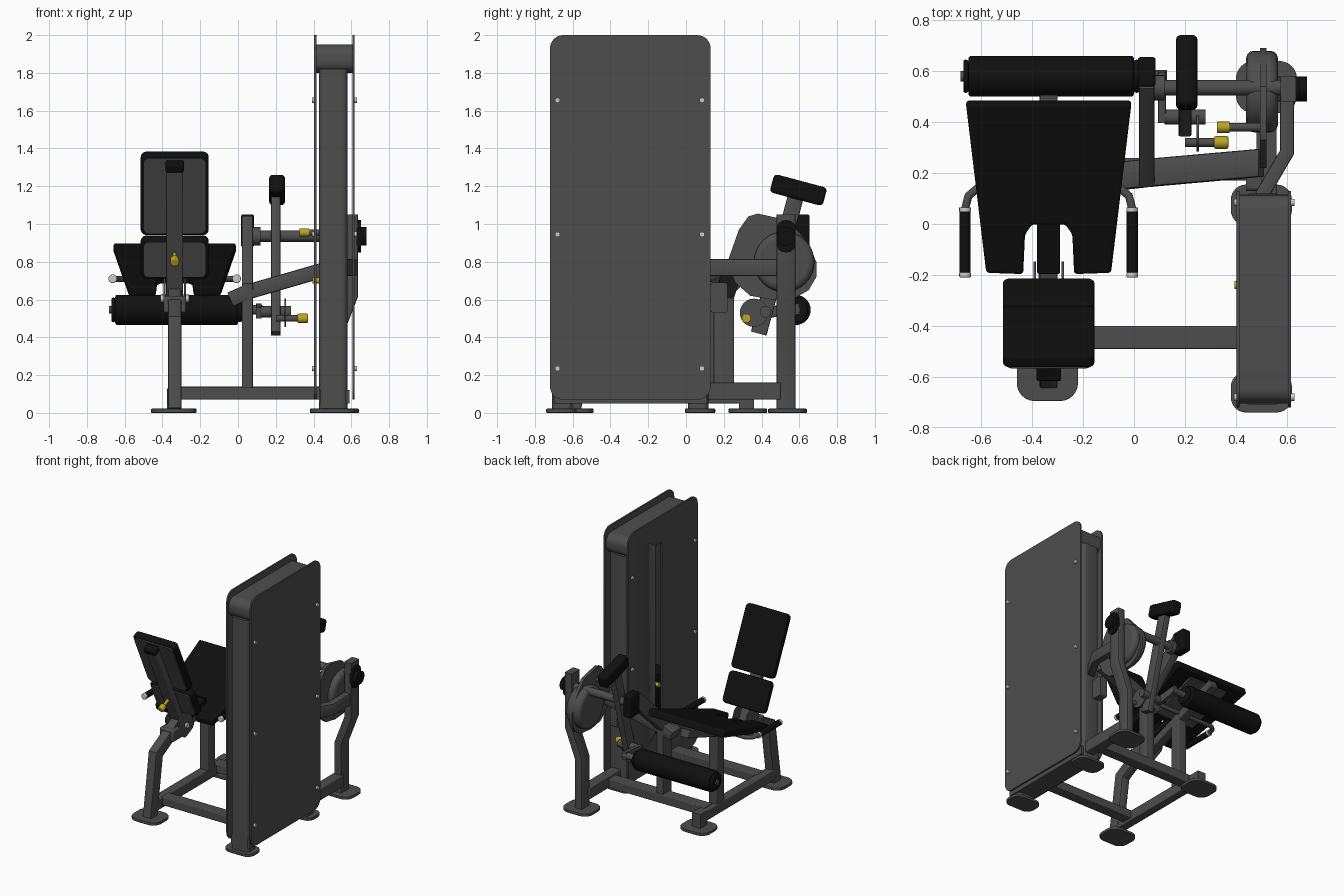
import bpy, bmesh, math
from mathutils import Vector, Matrix

if "Cube" in bpy.data.objects:
    bpy.data.objects.remove(bpy.data.objects["Cube"])


def material(name, rgb):
    m = bpy.data.materials.new(name)
    m.diffuse_color = (*rgb, 1)
    m.use_nodes = True
    m.node_tree.nodes["Principled BSDF"].inputs["Base Color"].default_value = m.diffuse_color
    return m


GREY = material("frame grey", (0.075, 0.075, 0.075))
BLACK = material("pad black", (0.005, 0.005, 0.005))
SILVER = material("silver", (0.6, 0.6, 0.6))
YELLOW = material("pin yellow", (0.5, 0.38, 0.015))


def finish(name, bm, mat, bevel=0.0, matrix=None):
    bmesh.ops.recalc_face_normals(bm, faces=bm.faces)
    if matrix:
        bmesh.ops.transform(bm, matrix=matrix, verts=bm.verts)
    me = bpy.data.meshes.new(name)
    bm.to_mesh(me)
    bm.free()
    me.materials.append(mat)
    ob = bpy.data.objects.new(name, me)
    bpy.context.collection.objects.link(ob)
    if bevel:
        b = ob.modifiers.new("bevel", 'BEVEL')
        b.width, b.segments, b.limit_method = bevel, 3, 'ANGLE'
    bpy.ops.object.select_all(action='DESELECT')
    ob.select_set(True)
    bpy.context.view_layer.objects.active = ob
    bpy.ops.object.shade_smooth_by_angle(angle=math.radians(35))
    return ob


def prism(name, pts, axis, lo, hi, mat, bevel=0.0, matrix=None):
    """Extrude a 2D outline along x (points are y,z), y (x,z) or z (x,y)."""
    place = {'x': lambda a, b, h: (h, a, b), 'y': lambda a, b, h: (a, h, b),
             'z': lambda a, b, h: (a, b, h)}[axis]
    bm = bmesh.new()
    rings = [[bm.verts.new(place(a, b, h)) for a, b in pts] for h in (lo, hi)]
    n = len(pts)
    for ring in rings:
        bm.faces.new(ring)
    for i in range(n):
        j = (i + 1) % n
        bm.faces.new((rings[0][i], rings[0][j], rings[1][j], rings[1][i]))
    return finish(name, bm, mat, bevel, matrix)


def rrect(x0, x1, y0, y1, r, seg=6):
    out = []
    for k, (cx, cy) in enumerate(((x1 - r, y1 - r), (x0 + r, y1 - r), (x0 + r, y0 + r), (x1 - r, y0 + r))):
        for i in range(seg + 1):
            a = math.pi / 2 * (k + i / seg)
            out.append((cx + r * math.cos(a), cy + r * math.sin(a)))
    return out


def box(name, x, y, z, mat, bevel=0.0, matrix=None):
    pts = [(x[0], y[0]), (x[1], y[0]), (x[1], y[1]), (x[0], y[1])]
    return prism(name, pts, 'z', z[0], z[1], mat, bevel, matrix)


def circle(r, n=24, c=(0, 0)):
    return [(c[0] + r * math.cos(2 * math.pi * i / n), c[1] + r * math.sin(2 * math.pi * i / n)) for i in range(n)]


def sweep(name, path, section, side, mat, bevel=0.0):
    """Mitred sweep of a section along a flat path; side is the path plane normal."""
    P, side = [Vector(p) for p in path], Vector(side).normalized()
    bm, rings = bmesh.new(), []
    for i, p in enumerate(P):
        a = (P[i] - P[i - 1]).normalized() if i else (P[1] - P[0]).normalized()
        b = (P[i + 1] - P[i]).normalized() if i < len(P) - 1 else a
        t = (a + b).normalized()
        up = t.cross(side).normalized() / max(t.dot(a), 0.3)
        rings.append([bm.verts.new(p + side * u + up * v) for u, v in section])
    n = len(section)
    for r0, r1 in zip(rings, rings[1:]):
        for i in range(n):
            j = (i + 1) % n
            bm.faces.new((r0[i], r0[j], r1[j], r1[i]))
    bm.faces.new(rings[0])
    bm.faces.new(rings[-1])
    return finish(name, bm, mat, bevel)


def tube(w, d):
    return rrect(-w / 2, w / 2, -d / 2, d / 2, min(w, d) * 0.12, 2)


X = (1, 0, 0)

# Weight tower: side panels, columns, cap and sill
outline = rrect(-0.72, 0.13, 0.07, 2.0, 0.07, 8)
prism("outer_panel", outline, 'x', 0.605, 0.617, GREY)
inner = prism("inner_panel", outline, 'x', 0.403, 0.415, GREY)
cutter = prism("slot_cutter", rrect(-0.28, -0.2, 0.33, 1.8, 0.03), 'x', 0.35, 0.45, GREY)
cutter.hide_render = True
cut = inner.modifiers.new("slot", 'BOOLEAN')
cut.operation, cut.object, cut.solver = 'DIFFERENCE', cutter, 'EXACT'
bpy.context.view_layer.objects.active = inner
bpy.ops.object.modifier_apply(modifier="slot")
bpy.data.objects.remove(cutter)
for nm, y0, y1, fy in (("front", -0.71, -0.6, -0.655), ("back", 0.01, 0.12, 0.08)):
    prism(nm + "_column", rrect(0.43, 0.58, y0, y1, 0.03), 'z', 0.02, 1.82, GREY)
    prism(nm + "_tower_foot", rrect(0.38, 0.62, fy - 0.085, fy + 0.075, 0.06), 'z', 0, 0.022, GREY, 0.004)
prism("tower_cap", rrect(-0.705, 0.115, 1.8, 1.95, 0.06), 'x', 0.415, 0.605, GREY)
box("tower_sill", (0.43, 0.59), (-0.7, 0.11), (0.05, 0.12), GREY)
for x0, x1 in ((0.392, 0.403), (0.617, 0.63)):
    for y in (-0.68, 0.085):
        for z in (0.235, 0.945, 1.655):
            prism("panel_bolt", circle(0.014, 12, (y, z)), 'x', x0, x1, SILVER)

# Weight stack with guide rods and selector pin
for i in range(15):
    box("weight_plate", (0.44, 0.57), (-0.42, -0.06), (0.13 + i * 0.042, 0.168 + i * 0.042), BLACK)
for y in (-0.33, -0.15):
    prism("guide_rod", circle(0.011, 12, (0.505, y)), 'z', 0.1, 1.85, SILVER)
prism("stack_stem", circle(0.016, 12, (0.47, -0.24)), 'z', 0.1, 1.82, GREY)
prism("selector_pin", circle(0.016, 12, (-0.24, 0.7)), 'x', 0.395, 0.46, YELLOW)

# Floor frame and feet
for nm, cx, cy in (("front", -0.34, -0.6), ("rear", -0.34, 0.32), ("pivot", 0.52, 0.53)):
    prism(nm + "_foot", rrect(cx - 0.12, cx + 0.12, cy - 0.095, cy + 0.11, 0.07), 'z', 0, 0.022, GREY, 0.004)
box("front_cross_bar", (-0.32, 0.44), (-0.49, -0.4), (0.07, 0.135), GREY, 0.006)
box("rear_cross_bar", (-0.34, 0.52), (0.17, 0.26), (0.07, 0.14), GREY, 0.006)
box("seat_base_bar", (-0.375, -0.305), (-0.57, 0.36), (0.05, 0.13), GREY, 0.006)
box("pivot_base_bar", (0.48, 0.56), (0.1, 0.5), (0.07, 0.16), GREY, 0.006)
box("rear_foot_stub", (-0.375, -0.305), (0.28, 0.36), (0.02, 0.13), GREY)

# Uprights
sweep("front_leg", [(-0.335, -0.6, 0.02), (-0.335, -0.53, 0.48), (-0.335, -0.27, 0.62)], tube(0.07, 0.09), X, GREY)
box("seat_post", (-0.37, -0.3), (0.06, 0.15), (0.12, 0.73), GREY, 0.006)
sweep("middle_post", [(0.05, 0.2, 0.13), (0.05, 0.2, 0.66), (0.05, 0.57, 1.0)], tube(0.06, 0.11), X, GREY)
sweep("pivot_post", [(0.52, 0.53, 0.02), (0.52, 0.53, 0.4), (0.605, 0.53, 0.62), (0.605, 0.53, 1.05)],
      tube(0.1, 0.06), (0, 1, 0), GREY)
sweep("tower_arm", [(0.5, 0.11, 0.77), (0.6, 0.28, 0.77), (0.6, 0.52, 0.77)], tube(0.09, 0.055), (0, 0, 1), GREY)
sweep("brace_beam", [(-0.04, 0.19, 0.6), (0.05, 0.2, 0.64), (0.5, 0.24, 0.77)], tube(0.11, 0.08), (0, 1, 0), GREY)
prism("beam_bracket", rrect(0.13, 0.22, 0.53, 0.69, 0.015), 'x', 0.44, 0.5, GREY)

# Pivot shaft, caps and cam
prism("pivot_shaft", circle(0.03, 20, (0.535, 0.935)), 'x', 0.06, 0.62, GREY)
prism("shaft_collar", circle(0.05, 20, (0.535, 0.935)), 'x', 0.08, 0.12, GREY)
box("middle_post_cap", (0.015, 0.085), (0.54, 0.655), (0.88, 1.05), BLACK, 0.01)
prism("pivot_cap", circle(0.05, 20, (0.53, 0.935)), 'x', 0.63, 0.68, BLACK)
prism("pivot_cap_plate", rrect(0.48, 0.58, 0.85, 1.02, 0.045), 'x', 0.62, 0.65, BLACK)
cam = [(0.22, 0.8), (0.28, 0.97), (0.33, 1.04), (0.38, 1.055), (0.54, 1.02), (0.64, 0.91), (0.69, 0.8),
       (0.69, 0.72), (0.65, 0.65), (0.58, 0.61), (0.45, 0.6), (0.34, 0.62), (0.26, 0.69)]
prism("cam_plate", cam, 'x', 0.495, 0.52, GREY)
prism("cam_drum", circle(0.16, 32, (0.52, 0.8)), 'x', 0.44, 0.565, GREY, 0.03)
prism("cam_pin", circle(0.017, 12, (0.38, 0.955)), 'x', 0.36, 0.5, GREY)
prism("cam_pin_knob", circle(0.022, 16, (0.38, 0.955)), 'x', 0.325, 0.375, YELLOW)

# Swing arm, counterweight, adjuster and roller
sweep("swing_arm", [(0.2, 0.385, 0.42), (0.2, 0.58, 1.14)], tube(0.05, 0.085), X, GREY)
tilt = Matrix.Translation((0.207, 0.595, 1.18)) @ Matrix.Rotation(math.radians(-15), 4, 'X')
box("counterweight", (-0.042, 0.042), (-0.145, 0.145), (-0.05, 0.05), BLACK, 0.02, tilt)
prism("adjuster_disc", circle(0.075, 24, (0.36, 0.53)), 'x', 0.245, 0.255, GREY)
prism("adjuster_hub", circle(0.03, 20, (0.42, 0.535)), 'x', 0.12, 0.28, GREY)
prism("adjuster_pin", circle(0.017, 12, (0.32, 0.5)), 'x', 0.2, 0.32, GREY)
prism("adjuster_knob", circle(0.025, 16, (0.32, 0.5)), 'x', 0.315, 0.37, YELLOW, 0.006)
sweep("roller_link", [(0.11, 0.4, 0.53), (0.11, 0.6, 0.55)], tube(0.03, 0.06), X, GREY)
prism("roller_shaft", circle(0.025, 16, (0.58, 0.545)), 'x', -0.66, 0.13, GREY)
prism("roller_pad", circle(0.08, 32, (0.58, 0.545)), 'x', -0.65, 0.0, BLACK, 0.012)
for x0, x1 in ((-0.67, -0.65), (0.0, 0.02)):
    prism("roller_end", circle(0.065, 24, (0.58, 0.545)), 'x', x0, x1, BLACK, 0.008)
prism("roller_bolt", circle(0.02, 12, (0.58, 0.545)), 'x', -0.682, -0.67, GREY)

# Seat: tapered pad with front notch on a sloping rail
slope = math.radians(19)
k = 1 / math.cos(slope)
seat = Matrix.Translation((-0.335, 0.135, 0.785)) @ Matrix.Rotation(slope, 4, 'X')
half = [(0.325, 0.335), (0.245, -0.33), (0.1, -0.335), (0.093, -0.18), (0.065, -0.14)]
pts = [(x, y * k) for x, y in half] + [(-x, y * k) for x, y in reversed(half)]
prism("seat_pad", pts, 'z', -0.055, 0, BLACK, 0.012, seat)
box("seat_plate", (-0.17, 0.17), (-0.1, 0.3), (-0.07, -0.055), GREY, 0, seat)
box("seat_rail", (-0.035, 0.035), (-0.45, 0.35), (-0.13, -0.07), GREY, 0.006, seat)
box("seat_slide", (-0.045, 0.045), (-0.36, -0.12), (-0.07, -0.025), BLACK, 0.006, seat)

# Hand grips either side of the seat
for s in (-1, 1):
    c = -0.335
    path = [(c + s * 0.328, -0.2, 0.71), (c + s * 0.328, 0.06, 0.71), (c + s * 0.315, 0.11, 0.71),
            (c + s * 0.28, 0.14, 0.71), (c, 0.14, 0.71)]
    sweep("handle_tube", path, circle(0.016, 14), (0, 0, 1), GREY)
    prism("hand_grip", circle(0.022, 16, (c + s * 0.328, 0.71)), 'y', -0.19, 0.05, BLACK)
    prism("grip_end", circle(0.023, 16, (c + s * 0.328, 0.71)), 'y', -0.21, -0.19, SILVER, 0.005)
    prism("grip_ring", circle(0.023, 16, (c + s * 0.328, 0.71)), 'y', 0.05, 0.065, SILVER)

# Reclined backrest: two pads, rear plates, strut and adjuster
back = Matrix.Translation((-0.335, -0.21, 0.73)) @ Matrix.Rotation(math.radians(25), 4, 'X')
for nm, z0, z1 in (("lower", 0.0, 0.235), ("upper", 0.255, 0.725)):
    prism(nm + "_back_pad", rrect(-0.18, 0.18, z0, z1, 0.03), 'y', -0.055, 0, BLACK, 0.012, back)
    prism(nm + "_back_plate", rrect(-0.165, 0.165, z0 + 0.015, z1 - 0.015, 0.03), 'y', -0.064, -0.05, GREY, 0, back)
box("back_strut", (-0.045, 0.045), (-0.11, -0.062), (-0.1, 0.66), GREY, 0.006, back)
box("strut_cap", (-0.048, 0.048), (-0.125, -0.062), (0.655, 0.7), BLACK, 0.008, back)
for x in (-0.06, 0.05):
    prism("hinge_plate", rrect(-0.15, 0.0, -0.18, 0.0, 0.04), 'x', x, x + 0.01, GREY, 0, back)
prism("hinge_bolt", circle(0.02, 12, (-0.08, -0.1)), 'x', -0.075, 0.075, SILVER, 0, back)
box("hinge_block", (-0.395, -0.275), (-0.4, -0.26), (0.53, 0.62), GREY, 0.01)
prism("recline_pin", circle(0.012, 12, (0, 0.17)), 'y', -0.17, -0.1, YELLOW, 0, back)
prism("recline_knob", circle(0.024, 16, (0, 0.17)), 'y', -0.21, -0.165, YELLOW, 0.006, back)
